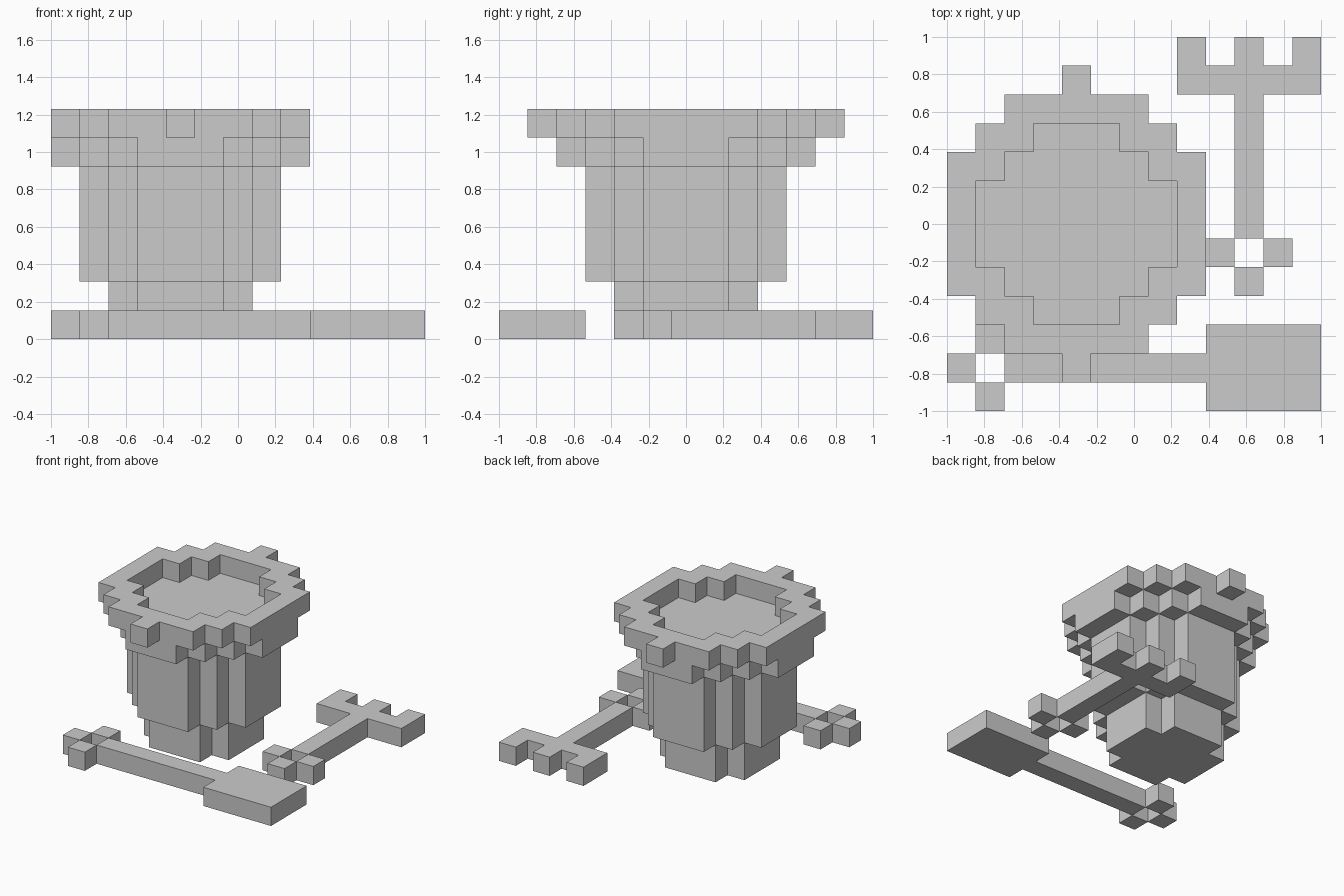
import bpy, bmesh, math
from mathutils import Vector

if "Cube" in bpy.data.objects:
    bpy.data.objects.remove(bpy.data.objects["Cube"])

N = 13                 # the model is 13 blocks wide and deep
U = 2 / N              # size of one block


def box(x0, x1, y0, y1, z0, z1):
    return {(x, y, z) for x in range(x0, x1) for y in range(y0, y1) for z in range(z0, z1)}


def disc(r, cut, z0, z1, cx=4, cy=6):
    """Round layer: square of half-width r with stepped corners, |dx|+|dy| <= cut."""
    return {c for c in box(cx - r, cx + r + 1, cy - r, cy + r + 1, z0, z1)
            if abs(c[0] - cx) + abs(c[1] - cy) <= cut}


parts = {
    # bucket
    "bucket_foot": disc(2, 3, 0, 2),
    "bucket_body": disc(3, 4, 2, 6),
    "bucket_lower_rim": disc(4, 5, 6, 7),
    "bucket_upper_rim": disc(4, 6, 7, 8) - disc(3, 4, 7, 8),
    "front_lug": box(4, 5, 1, 2, 7, 8),
    "back_lug": box(4, 5, 11, 12, 7, 8),
    # spade lying in front
    "spade_blade": box(9, 13, 0, 3, 0, 1),
    "spade_shaft": box(2, 9, 1, 2, 0, 1),
    "spade_grip": {(0, 1, 0), (1, 0, 0), (1, 2, 0)},
    # rake lying on the right
    "rake_head": box(8, 13, 11, 12, 0, 1) | {(x, 12, 0) for x in (8, 10, 12)},
    "rake_shaft": box(10, 11, 6, 11, 0, 1),
    "rake_grip": {(9, 5, 0), (11, 5, 0), (10, 4, 0)},
}
solid = set().union(*parts.values())


def build(name, cells):
    """Make the outer skin of a group of blocks, leaving out faces buried in other blocks."""
    bm = bmesh.new()
    verts = {}

    def vert(p):
        if p not in verts:
            verts[p] = bm.verts.new(((p[0] - N / 2) * U, (p[1] - N / 2) * U, p[2] * U))
        return verts[p]

    for c in sorted(cells):
        for axis in range(3):
            a, b = (axis + 1) % 3, (axis + 2) % 3
            for side in (0, 1):
                near = list(c)
                near[axis] += 2 * side - 1
                if tuple(near) in solid:
                    continue
                loop = []
                for da, db in ((0, 0), (1, 0), (1, 1), (0, 1)):
                    p = list(c)
                    p[axis] += side
                    p[a] += da
                    p[b] += db
                    loop.append(vert(tuple(p)))
                bm.faces.new(loop if side else loop[::-1])
    # merge flat neighbours into large faces
    bmesh.ops.dissolve_limit(bm, angle_limit=math.radians(1), verts=bm.verts[:], edges=bm.edges[:])
    mesh = bpy.data.meshes.new(name)
    bm.to_mesh(mesh)
    bm.free()
    bpy.context.collection.objects.link(bpy.data.objects.new(name, mesh))


for name, cells in parts.items():
    build(name, cells)
